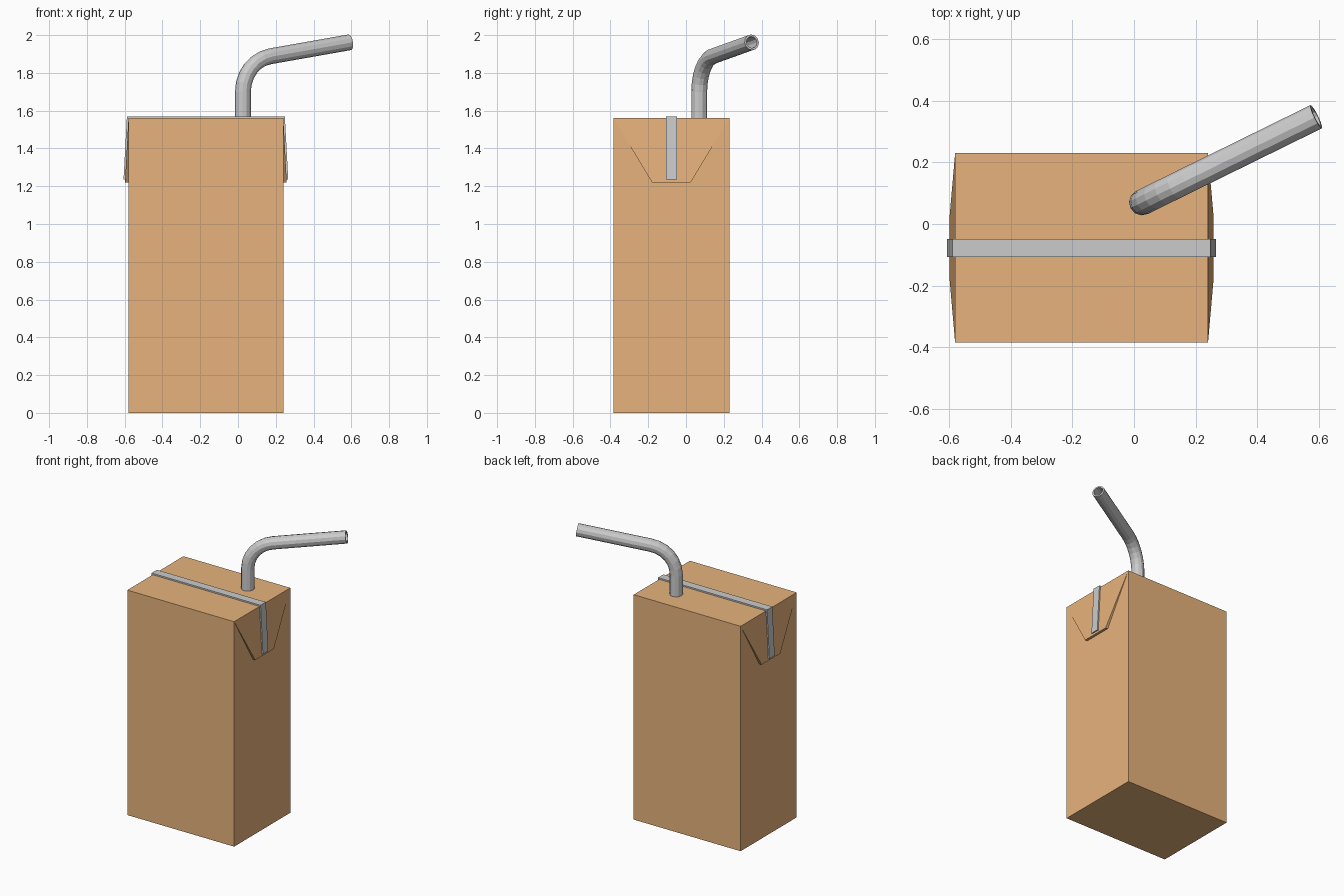
import bpy, bmesh, math
from mathutils import Vector

if "Cube" in bpy.data.objects:
    bpy.data.objects.remove(bpy.data.objects["Cube"])

X0, X1, Y0, Y1, H = -0.58, 0.24, -0.385, 0.23, 1.56
CX, CY = (X0 + X1) / 2, (Y0 + Y1) / 2
card = bpy.data.materials.new("cardboard")
card.diffuse_color = (0.8, 0.45, 0.2, 1)
card.use_nodes = True
card.node_tree.nodes["Principled BSDF"].inputs["Base Color"].default_value = card.diffuse_color


def finish(name, bm, mat=None):
    bmesh.ops.recalc_face_normals(bm, faces=bm.faces[:])
    me = bpy.data.meshes.new(name)
    bm.to_mesh(me)
    bm.free()
    ob = bpy.data.objects.new(name, me)
    bpy.context.collection.objects.link(ob)
    if mat:
        me.materials.append(mat)
    return ob


def loft(name, rings, mat=None, closed=False):
    # skin a series of equal-length rings, capped unless the loft loops round
    bm = bmesh.new()
    vs = [[bm.verts.new(p) for p in r] for r in rings]
    for a, b in zip(vs, vs[1:] + (vs[:1] if closed else [])):
        for i in range(len(a)):
            j = (i + 1) % len(a)
            bm.faces.new((a[i], a[j], b[j], b[i]))
    if not closed:
        bm.faces.new(vs[0])
        bm.faces.new(vs[-1])
    return finish(name, bm, mat)


# carton body
def rect(z):
    return [(X0, Y0, z), (X1, Y0, z), (X1, Y1, z), (X0, Y1, z)]


loft("carton_body", [rect(0), rect(H)], card)

# folded side flaps: wedges standing slightly off the wall at the bottom
for side, name in ((1, "right_flap"), (-1, "left_flap")):
    def sx(out):
        return CX + side * ((X1 - X0) / 2 + out)
    bm = bmesh.new()
    top = [bm.verts.new((sx(0), y, H)) for y in (Y0, Y1)]
    outer = [bm.verts.new((sx(0.018), CY + d, 1.22)) for d in (-0.102, 0.102)]
    inner = [bm.verts.new((sx(0), CY + d, 1.22)) for d in (-0.102, 0.102)]
    bm.faces.new((top[0], top[1], outer[1], outer[0]))
    bm.faces.new((outer[0], outer[1], inner[1], inner[0]))
    bm.faces.new((top[0], outer[0], inner[0]))
    bm.faces.new((top[1], outer[1], inner[1]))
    bm.faces.new((top[0], top[1], inner[1], inner[0]))
    finish(name, bm, card)

# seam strip running over the top and down both flaps
half = [(0.41, H - 0.002), (0.424, 1.235)]
under = [(-x, z) for x, z in half[::-1]] + half
over = [(-0.436, 1.235), (-0.418, H + 0.01), (0.418, H + 0.01), (0.436, 1.235)]
rings = [[(CX + x, CY + d, z) for d, (x, z) in
          ((-0.029, o), (0.029, o), (0.029, u), (-0.029, u))]
         for o, u in zip(over, under)]
loft("seam_strip", rings)

# bent hollow straw
SIDES, R, BEND, AZ = 12, 0.19, math.radians(81), math.radians(26.2)
path = [(0, H - 0.01, 0)]
for k in range(7):
    a = BEND * k / 6
    path.append((R * (1 - math.cos(a)), 1.70 + R * math.sin(a), a))
L = 0.475
path.append((path[-1][0] + L * math.sin(BEND), path[-1][1] + L * math.cos(BEND), BEND))
fwd = Vector((math.cos(AZ), math.sin(AZ), 0))
side = Vector((-math.sin(AZ), math.cos(AZ), 0))


def straw_ring(p, rad):
    h, z, a = p
    c = Vector((0.026, 0.07, z)) + fwd * h
    n = fwd * math.cos(a) - Vector((0, 0, math.sin(a)))
    return [c + rad * (n * math.cos(t) + side * math.sin(t))
            for t in (2 * math.pi * i / SIDES for i in range(SIDES))]


rings = [straw_ring(p, 0.042) for p in path] + [straw_ring(p, 0.031) for p in path[::-1]]
loft("straw", rings, closed=True)
